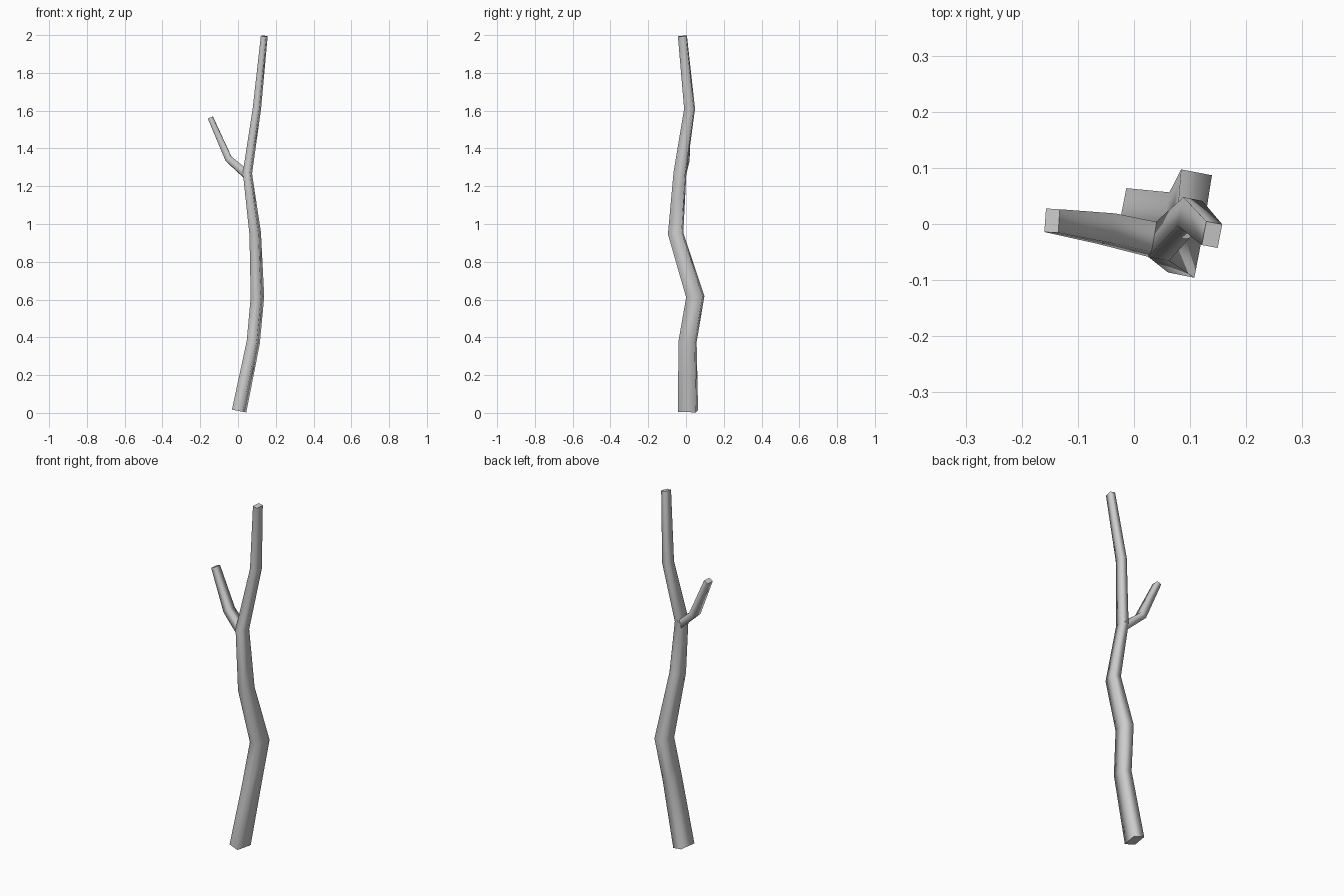
import bpy, bmesh, math
from mathutils import Vector

if "Cube" in bpy.data.objects:
    bpy.data.objects.remove(bpy.data.objects["Cube"])


def limb(name, rings, turn=-11):
    """Four-sided tube through rings of (x, y, z, half width, half depth)."""
    pts = [Vector(r[:3]) for r in rings]
    ang = math.radians(turn)
    bm = bmesh.new()
    loops = []
    for i, (p, r) in enumerate(zip(pts, rings)):
        # average direction of neighbouring segments
        t = Vector()
        if i > 0:
            t += (p - pts[i - 1]).normalized()
        if i < len(pts) - 1:
            t += (pts[i + 1] - p).normalized()
        t.normalize()
        u = Vector((math.cos(ang), math.sin(ang), 0))
        u = (u - t * u.dot(t)).normalized()
        v = t.cross(u)
        loops.append([bm.verts.new(p + u * r[3] * a + v * r[4] * b)
                      for a, b in ((-1, -1), (1, -1), (1, 1), (-1, 1))])
    # smooth sides
    for lo, hi in zip(loops, loops[1:]):
        for k in range(4):
            n = (k + 1) % 4
            bm.faces.new((lo[k], lo[n], hi[n], hi[k])).smooth = True
    # flat cut ends with crisp rims
    for cap in (loops[0][::-1], loops[-1]):
        f = bm.faces.new(cap)
        for e in f.edges:
            e.smooth = False
    mesh = bpy.data.meshes.new(name)
    bm.to_mesh(mesh)
    bm.free()
    obj = bpy.data.objects.new(name, mesh)
    bpy.context.collection.objects.link(obj)
    return obj


# Main crooked stem
limb("main_stem", [
    (0.006, 0.011, 0.010, 0.030, 0.048),
    (0.081, 0.008, 0.375, 0.027, 0.044),
    (0.103, 0.049, 0.615, 0.028, 0.044),
    (0.091, -0.055, 0.950, 0.024, 0.037),
    (0.050, -0.032, 1.270, 0.019, 0.031),
    (0.100, 0.019, 1.610, 0.0175, 0.026),
    (0.139, -0.019, 1.995, 0.0145, 0.0215),
])

# Side twig, rooted inside the stem
limb("side_twig", [
    (0.045, -0.030, 1.262, 0.021, 0.028),
    (-0.050, -0.008, 1.345, 0.019, 0.027),
    (-0.146, 0.006, 1.563, 0.0135, 0.021),
], turn=-4)
